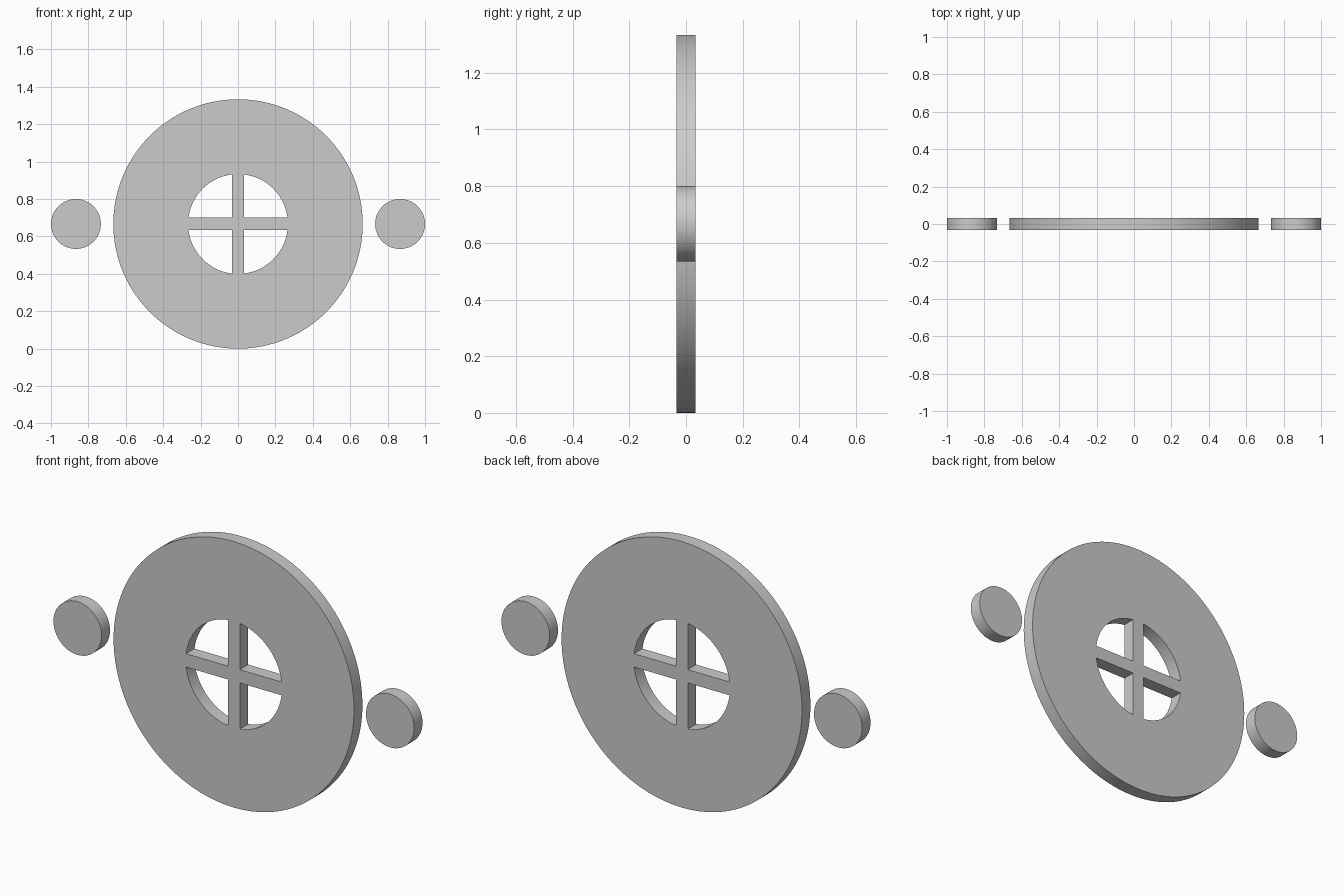
import bpy, bmesh
from math import pi, sin, cos, asin

if "Cube" in bpy.data.objects:
    bpy.data.objects.remove(bpy.data.objects["Cube"])

HALF = 1 / 30          # half thickness, also half the spoke width
CZ = 2 / 3             # height of the centre


def arc(r, a0, a1, n, close=False):
    steps = n if close else n - 1
    return [(r * cos(a0 + (a1 - a0) * i / steps), r * sin(a0 + (a1 - a0) * i / steps))
            for i in range(n)]


def plate(name, outlines, x):
    """Filled upright plate from closed outlines (inner ones become holes)."""
    cu = bpy.data.curves.new(name + "_outline", 'CURVE')
    cu.dimensions = '2D'
    cu.fill_mode = 'BOTH'
    cu.extrude = HALF
    for pts in outlines:
        sp = cu.splines.new('POLY')
        sp.points.add(len(pts) - 1)
        for p, (u, v) in zip(sp.points, pts):
            p.co = (u, v, 0, 1)
        sp.use_cyclic_u = True
    tmp = bpy.data.objects.new(name + "_outline", cu)
    bpy.context.collection.objects.link(tmp)
    dg = bpy.context.evaluated_depsgraph_get()
    me = bpy.data.meshes.new_from_object(tmp.evaluated_get(dg))
    bpy.data.objects.remove(tmp)
    bpy.data.curves.remove(cu)
    # weld caps to walls
    bm = bmesh.new()
    bm.from_mesh(me)
    bmesh.ops.remove_doubles(bm, verts=bm.verts, dist=1e-5)
    bmesh.ops.recalc_face_normals(bm, faces=bm.faces)
    bm.to_mesh(me)
    bm.free()
    me.name = name
    ob = bpy.data.objects.new(name, me)
    bpy.context.collection.objects.link(ob)
    ob.location = (x, 0, CZ)
    ob.rotation_euler = (pi / 2, 0, 0)
    bpy.ops.object.select_all(action='DESELECT')
    ob.select_set(True)
    bpy.context.view_layer.objects.active = ob
    bpy.ops.object.shade_smooth_by_angle(angle=pi / 6)
    return ob


# Large disc with four quarter-round openings that leave a cross
R_HOLE = 4 / 15
d = asin(HALF / R_HOLE)
quarter = [(HALF, HALF)] + arc(R_HOLE, d, pi / 2 - d, 25)
outlines = [arc(2 / 3, 0, 2 * pi, 128, True)]
for k in range(4):
    c, s = cos(k * pi / 2), sin(k * pi / 2)
    outlines.append([(c * u - s * v, s * u + c * v) for u, v in quarter])
plate("spoked_disc", outlines, 0)

# Small solid discs either side
for side, name in ((-1, "left_small_disc"), (1, "right_small_disc")):
    plate(name, [arc(2 / 15, 0, 2 * pi, 96, True)], side * 13 / 15)
